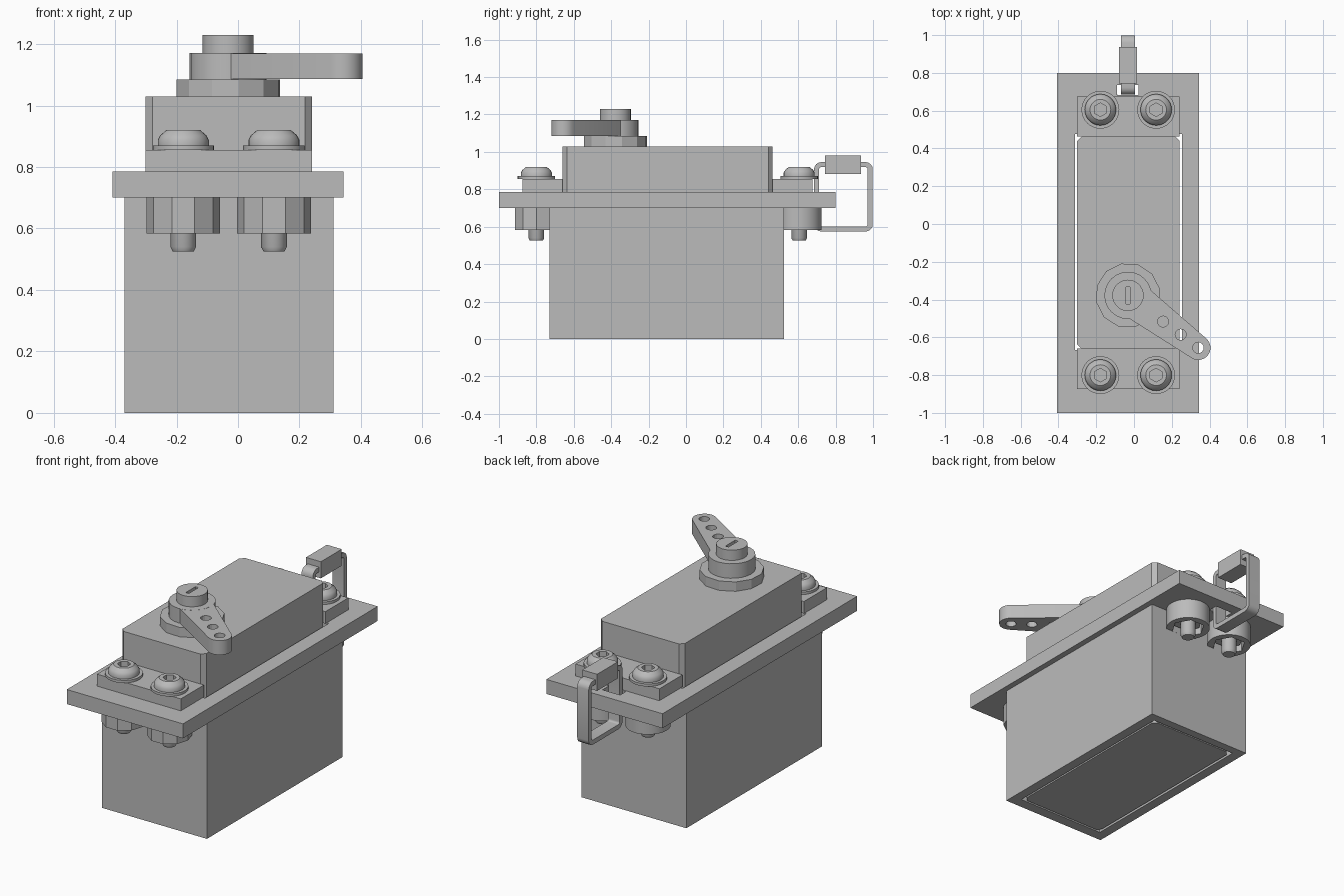
import bpy, bmesh
from math import sin, cos, pi, radians, atan2

if "Cube" in bpy.data.objects:
    bpy.data.objects.remove(bpy.data.objects["Cube"])

grey = bpy.data.materials.new("plain grey")
grey.use_nodes = True
grey.diffuse_color = (0.5, 0.5, 0.5, 1)
grey.node_tree.nodes["Principled BSDF"].inputs["Base Color"].default_value = (0.5, 0.5, 0.5, 1)

CX = -0.032                      # centre line of the servo


def finish(name, bm, smooth=False):
    bmesh.ops.recalc_face_normals(bm, faces=bm.faces)
    mesh = bpy.data.meshes.new(name)
    bm.to_mesh(mesh)
    bm.free()
    mesh.materials.append(grey)
    obj = bpy.data.objects.new(name, mesh)
    bpy.context.collection.objects.link(obj)
    if smooth:
        activate(obj)
        bpy.ops.object.shade_smooth_by_angle(angle=radians(30))
    return obj


def activate(obj):
    bpy.ops.object.select_all(action='DESELECT')
    obj.select_set(True)
    bpy.context.view_layer.objects.active = obj


def stack(name, rings, smooth=False):
    """Solid skinned through (outline, z) rings of equal point count."""
    bm = bmesh.new()
    loops = [[bm.verts.new((x, y, z)) for x, y in pts] for pts, z in rings]
    n = len(loops[0])
    for a, b in zip(loops, loops[1:]):
        for i in range(n):
            j = (i + 1) % n
            bm.faces.new((a[i], a[j], b[j], b[i]))
    bm.faces.new(loops[0])
    bm.faces.new(loops[-1])
    return finish(name, bm, smooth)


def prism(name, pts, z0, z1, smooth=False):
    return stack(name, [(pts, z0), (pts, z1)], smooth)


def rect(x0, x1, y0, y1, c=0):
    if not c:
        return [(x0, y0), (x1, y0), (x1, y1), (x0, y1)]
    return [(x0 + c, y0), (x1 - c, y0), (x1, y0 + c), (x1, y1 - c),
            (x1 - c, y1), (x0 + c, y1), (x0, y1 - c), (x0, y0 + c)]


def arc(x, y, r, a0, a1, n):
    return [(x + r * cos(a0 + (a1 - a0) * i / n), y + r * sin(a0 + (a1 - a0) * i / n))
            for i in range(n + 1)]


def ngon(x, y, r, n, turn=0.0):
    return arc(x, y, r, turn, turn + 2 * pi, n)[:-1]


def apply_modifier(obj, mod):
    activate(obj)
    bpy.ops.object.modifier_apply(modifier=mod.name)


def cut(obj, cutter):
    mod = obj.modifiers.new("cut", 'BOOLEAN')
    mod.operation = 'DIFFERENCE'
    mod.solver = 'EXACT'
    mod.object = cutter
    apply_modifier(obj, mod)
    bpy.data.objects.remove(cutter)


# Mounting box and flange, both open around the servo
well = rect(-0.312, 0.254, -0.667, 0.476)
housing = prism("housing", rect(-0.37, 0.31, -0.73, 0.525), 0, 0.7)
cut(housing, prism("well_cutter", well, -0.1, 0.8))
flange = prism("flange", rect(-0.408, 0.344, -1.0, 0.8), 0.7, 0.785)
cut(flange, prism("well_cutter", well, 0.6, 0.9))
cut(flange, prism("slot_cutter", rect(CX - 0.057, CX + 0.057, 0.682, 0.736), 0.6, 0.9))

# Servo body with chamfered upright edges, and its two ears
prism("servo_body", rect(-0.301, 0.241, -0.66, 0.463, 0.023), 0.003, 1.03)
prism("front_ear", rect(-0.301, 0.241, -0.873, -0.66), 0.785, 0.855)
prism("back_ear", rect(-0.301, 0.241, 0.463, 0.676), 0.785, 0.855)

# Screws, washers, nuts and the bosses that hold the nuts
SCREW = [(0.034, 0.525), (0.042, 0.54), (0.042, 0.87), (0.083, 0.87),
         (0.083, 0.888), (0.075, 0.903), (0.055, 0.92)]
for end, y, sides in (("front", -0.8, 10), ("back", 0.605, 40)):
    for side, x in (("right", -0.178), ("left", 0.117)):
        tag = f"{end}_{side}_"
        screw = stack(tag + "screw", [(ngon(x, y, r, 28), z) for r, z in SCREW], True)
        cut(screw, prism("socket_cutter", ngon(x, y, 0.036, 6, pi / 6), 0.885, 1.0))
        prism(tag + "washer", ngon(x, y, 0.1, 32), 0.855, 0.87, True)
        boss = prism(tag + "boss", ngon(x, y, 0.12, sides), 0.583, 0.7, True)
        cut(boss, prism("recess_cutter", ngon(x, y, 0.092, 6), 0.5, 0.68))
        prism(tag + "nut", ngon(x, y, 0.08, 6), 0.615, 0.685)

# Output boss, horn with three holes, and slotted shaft
HX, HY = -0.032, -0.378
TX, TY = 0.34, -0.655
prism("output_boss", ngon(HX, HY, 0.172, 12, radians(12)), 1.03, 1.085)
prism("horn_hub", ngon(HX, HY, 0.125, 24), 1.085, 1.17, True)
aim = atan2(TY - HY, TX - HX)
outline = (arc(TX, TY, 0.065, aim - pi / 2, aim + pi / 2, 12)
           + arc(HX, HY, 0.1, aim + pi / 2, aim + 3 * pi / 2, 12))
arm = prism("horn_arm", outline, 1.0855, 1.1695, True)
for t in (0.5, 0.75, 1.0):
    hole = ngon(HX + (TX - HX) * t, HY + (TY - HY) * t, 0.029, 16)
    cut(arm, prism("hole_cutter", hole, 1.0, 1.3))
shaft = prism("horn_screw", ngon(HX, HY, 0.083, 28), 1.16, 1.23, True)
cut(shaft, prism("slot_cutter", rect(HX - 0.01, HX + 0.01, HY - 0.045, HY + 0.045), 1.2, 1.3))

# Flat strap looped through the flange slot, with its joining block
Y0, Y1, Z0, Z1, R = 0.698, 0.985, 0.588, 0.932, 0.025
path = [(0.76, Z1)]
path += arc(Y0 + R, Z1 - R, R, pi / 2, pi, 4)
path += arc(Y0 + R, Z0 + R, R, pi, 3 * pi / 2, 4)
path += arc(Y1 - R, Z0 + R, R, -pi / 2, 0, 4)
path += arc(Y1 - R, Z1 - R, R, 0, pi / 2, 4)
path += [(0.92, Z1)]
bm = bmesh.new()
rows = [[bm.verts.new((CX + s * 0.037, y, z)) for s in (-1, 1)] for y, z in path]
for a, b in zip(rows, rows[1:]):
    bm.faces.new((a[0], a[1], b[1], b[0]))
strap = finish("strap", bm)
solid = strap.modifiers.new("thickness", 'SOLIDIFY')
solid.thickness = 0.027
solid.offset = 0
apply_modifier(strap, solid)
activate(strap)
bpy.ops.object.shade_smooth_by_angle(angle=radians(30))
prism("strap_block", rect(CX - 0.048, CX + 0.048, 0.743, 0.936), 0.883, 0.98)
